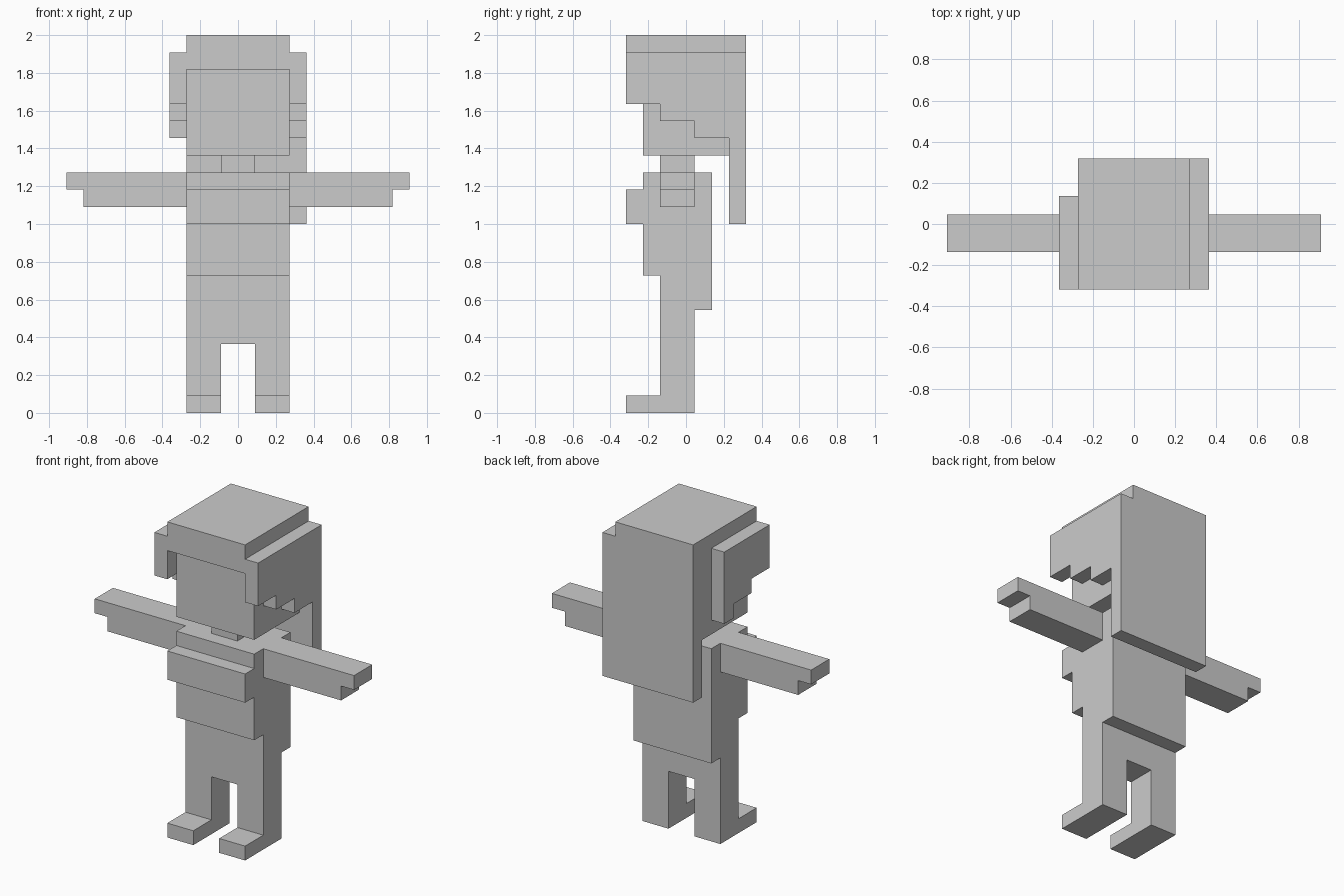
import bpy
import bmesh
from mathutils import Vector

cube = bpy.data.objects.get("Cube")
if cube:
    bpy.data.objects.remove(cube, do_unlink=True)

U = 1 / 11  # size of one block

grey = bpy.data.materials.new("plain_grey")
grey.use_nodes = True
COLOUR = (0.6, 0.6, 0.6, 1)
grey.diffuse_color = COLOUR
grey.node_tree.nodes["Principled BSDF"].inputs["Base Color"].default_value = COLOUR


def extrude(name, points, depth):
    """Make a solid from an outline given as 3D points in block units."""
    bm = bmesh.new()
    face = bm.faces.new([bm.verts.new(Vector(p) * U) for p in points])
    moved = bmesh.ops.extrude_face_region(bm, geom=[face])["geom"]
    verts = [v for v in moved if isinstance(v, bmesh.types.BMVert)]
    bmesh.ops.translate(bm, verts=verts, vec=Vector(depth) * U)
    bmesh.ops.recalc_face_normals(bm, faces=bm.faces)
    mesh = bpy.data.meshes.new(name)
    bm.to_mesh(mesh)
    bm.free()
    mesh.materials.append(grey)
    obj = bpy.data.objects.new(name, mesh)
    bpy.context.collection.objects.link(obj)
    return obj


def side_profile(name, yz, x0, x1):
    return extrude(name, [(x0, y, z) for y, z in yz], (x1 - x0, 0, 0))


def box(name, x0, x1, y0, y1, z0, z1):
    return side_profile(name, [(y0, z0), (y1, z0), (y1, z1), (y0, z1)], x0, x1)


# Torso with chest, belly, longer back and hips
side_profile("torso", [
    (-1.5, 4), (0.5, 4), (0.5, 6), (1.5, 6), (1.5, 14), (-2.5, 14),
    (-2.5, 13), (-3.5, 13), (-3.5, 11), (-2.5, 11), (-2.5, 8), (-1.5, 8)], -3, 3)

# Neck and head
box("neck", -1, 1, -1.5, 0.5, 14, 15)
box("head", -3, 3, -2.5, 2.5, 15, 20)

# Hair: crown running down the back
side_profile("hair_crown", [
    (-3.5, 20), (-3.5, 22), (3.5, 22), (3.5, 11), (2.5, 11), (2.5, 20)], -3, 3)

# Hair: stepped sides, the left one joining the back
steps = [(-3.5, 21), (-3.5, 18), (-1.5, 18), (-1.5, 17), (0.5, 17), (0.5, 16)]
side_profile("hair_left", steps + [(2.5, 16), (2.5, 11), (3.5, 11), (3.5, 21)], 3, 4)
side_profile("hair_right", steps + [(1.5, 16), (1.5, 21)], -4, -3)

# Arms and legs, mirrored
for side, s in (("left", 1), ("right", -1)):
    arm = [(3, 12), (9, 12), (9, 13), (10, 13), (10, 14), (3, 14)]
    extrude(side + "_arm", [(s * x, -1.5, z) for x, z in arm], (0, 2, 0))
    leg = [(-3.5, 0), (0.5, 0), (0.5, 4), (-1.5, 4), (-1.5, 1), (-3.5, 1)]
    side_profile(side + "_leg", leg, s, s * 3)
